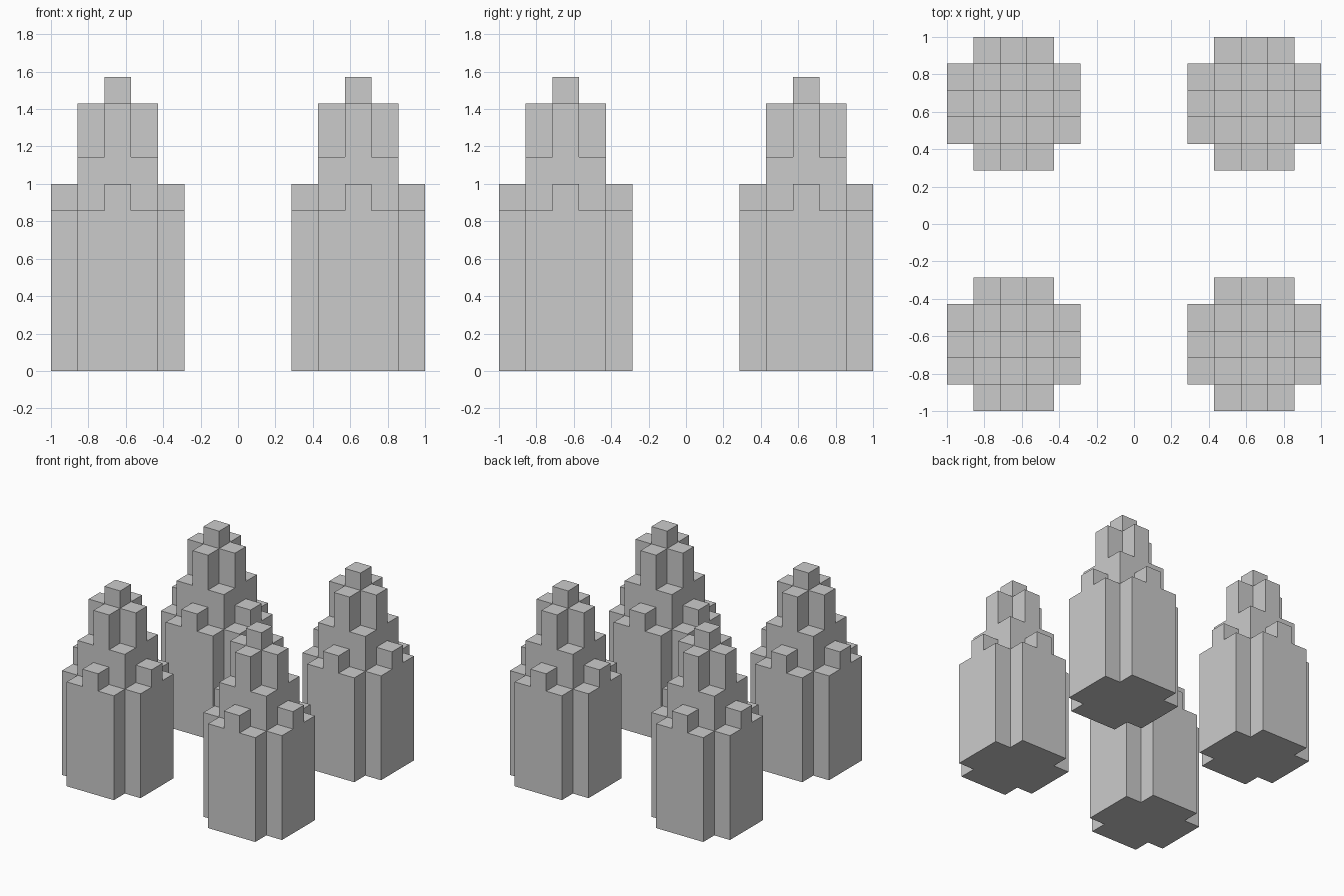
import bpy, bmesh, math
from mathutils import Vector

if "Cube" in bpy.data.objects:
    bpy.data.objects.remove(bpy.data.objects["Cube"])

U = 1 / 7            # block size
CENTRE = 4.5 * U     # tower distance from each axis

# Column height in blocks, by (larger, smaller) distance from the tower centre
HEIGHTS = {
    (0, 0): 11,                # spire
    (1, 0): 10, (1, 1): 8,     # upper keep: side turrets and lower corners
    (2, 0): 7, (2, 1): 6,      # outer wall: battlements and wall tops
}


def filled(i, j, k):
    a, b = abs(i), abs(j)
    return 0 <= k < HEIGHTS.get((max(a, b), min(a, b)), 0)


def tower_mesh():
    """One closed skin around the stacked blocks."""
    bm = bmesh.new()
    for i in range(-2, 3):
        for j in range(-2, 3):
            for k in range(11):
                if not filled(i, j, k):
                    continue
                for axis in range(3):
                    for sign in (-1, 1):
                        n = Vector((0, 0, 0))
                        n[axis] = sign
                        if filled(i + int(n.x), j + int(n.y), k + int(n.z)):
                            continue
                        s = Vector((n.y, n.z, n.x))
                        t = n.cross(s)
                        c = Vector((i, j, k + 0.5)) + n / 2
                        ring = [c + (s * p + t * q) / 2
                                for p, q in ((-1, -1), (1, -1), (1, 1), (-1, 1))]
                        bm.faces.new([bm.verts.new(v * U) for v in ring])
    bmesh.ops.remove_doubles(bm, verts=bm.verts, dist=1e-4)
    # Merge blocks into clean flat faces
    bmesh.ops.dissolve_limit(bm, angle_limit=math.radians(1),
                             verts=bm.verts, edges=bm.edges)
    bmesh.ops.recalc_face_normals(bm, faces=bm.faces)
    mesh = bpy.data.meshes.new("tower")
    bm.to_mesh(mesh)
    bm.free()
    return mesh


# Four identical towers, one per corner
mesh = tower_mesh()
for y, depth in ((-1, "front"), (1, "back")):
    for x, side in ((-1, "left"), (1, "right")):
        tower = bpy.data.objects.new(f"tower_{depth}_{side}", mesh)
        tower.location = (x * CENTRE, y * CENTRE, 0)
        bpy.context.collection.objects.link(tower)
